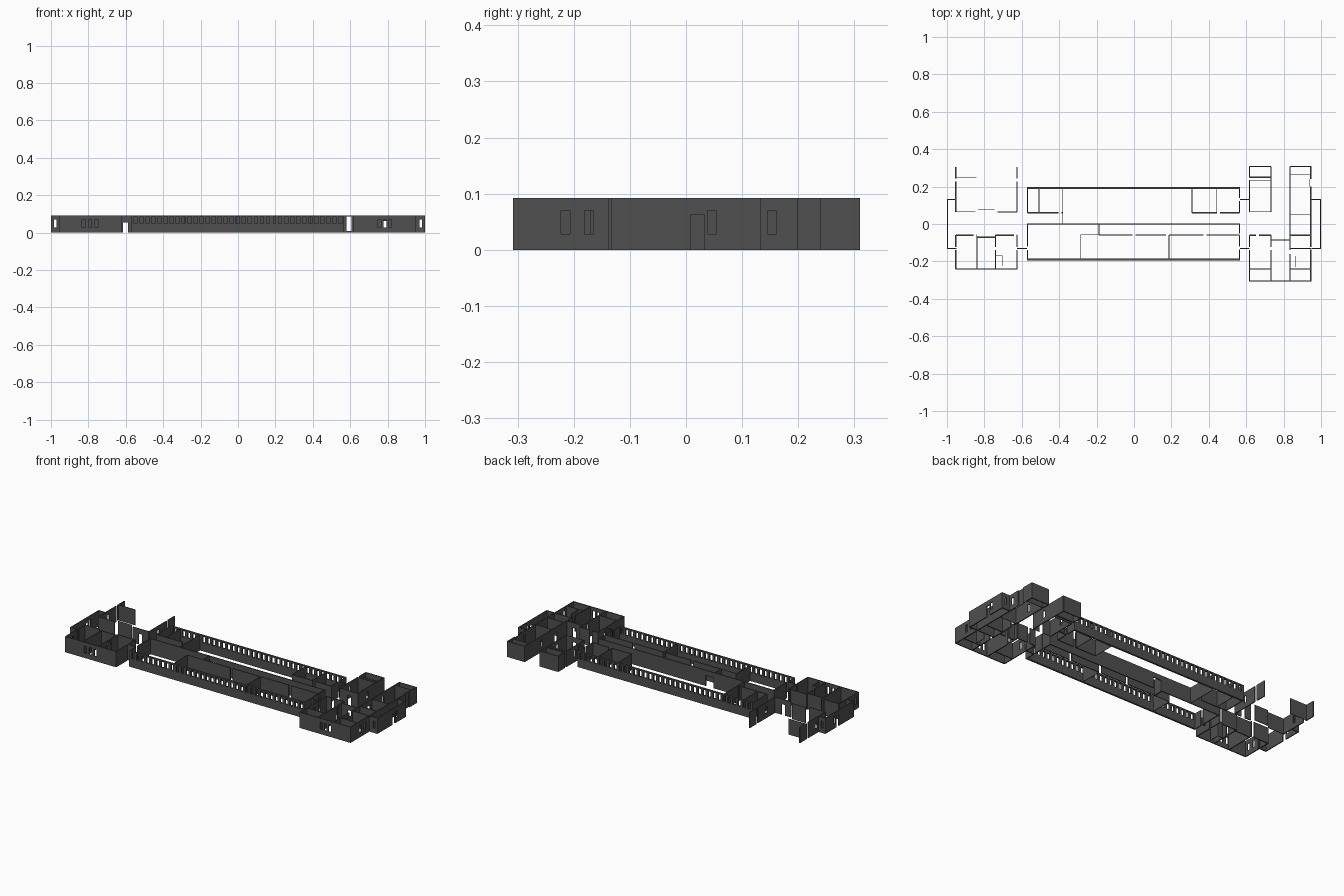
import bpy, bmesh

H = 0.092
THIN, MID, THICK = 0.003, 0.006, 0.011

dark = bpy.data.materials.new("dark_wall")
dark.diffuse_color = (0.08, 0.08, 0.08, 1)


def win(c, w=0.016):
    return (c - w / 2, c + w / 2, 0.028, 0.07)


def door(c, w=0.024, top=0.063):
    return (c - w / 2, c + w / 2, 0.0, top)


def gap(c, w=0.016):
    return (c - w / 2, c + w / 2, 0.0, H)


def add_wall(bm, axis, at, a, b, t=MID, holes=()):
    """Wall along 'x' or 'y' at a fixed cross coordinate, with rectangular openings."""
    s = sorted({a, b} | {v for h in holes for v in h[:2]})
    z = sorted({0.0, H} | {v for h in holes for v in h[2:]})

    def solid(i, k):
        if not (0 <= i < len(s) - 1 and 0 <= k < len(z) - 1):
            return False
        cs, cz = (s[i] + s[i + 1]) / 2, (z[k] + z[k + 1]) / 2
        return not any(h[0] < cs < h[1] and h[2] < cz < h[3] for h in holes)

    def quad(pts):
        vs = [bm.verts.new((p, at + d, q) if axis == 'x' else (at + d, p, q)) for p, d, q in pts]
        bm.faces.new(vs)

    d = t / 2
    for i in range(len(s) - 1):
        for k in range(len(z) - 1):
            if not solid(i, k):
                continue
            p0, p1, q0, q1 = s[i], s[i + 1], z[k], z[k + 1]
            for e in (-d, d):
                quad([(p0, e, q0), (p1, e, q0), (p1, e, q1), (p0, e, q1)])
            for j, p in ((i - 1, p0), (i + 1, p1)):
                if not solid(j, k):
                    quad([(p, -d, q0), (p, d, q0), (p, d, q1), (p, -d, q1)])
            for j, q in ((k - 1, q0), (k + 1, q1)):
                if not solid(i, j):
                    quad([(p0, -d, q), (p1, -d, q), (p1, d, q), (p0, d, q)])


def build(name, walls):
    bm = bmesh.new()
    for w in walls:
        add_wall(bm, *w)
    bmesh.ops.remove_doubles(bm, verts=bm.verts, dist=1e-5)
    bmesh.ops.recalc_face_normals(bm, faces=bm.faces)
    me = bpy.data.meshes.new(name)
    bm.to_mesh(me)
    bm.free()
    me.materials.append(dark)
    bpy.context.collection.objects.link(bpy.data.objects.new(name, me))


# Long central hall: two windowed facades
row = [(x - 0.009, x + 0.009, 0.05, 0.085) for x in [-0.548 + i * 0.0322 for i in range(35)]]
for name, y in (("front_facade", -0.19), ("back_facade", 0.193)):
    build(name, [('x', y, -0.573, 0.567, THICK, row)])

# Front half of the hall
build("front_hall_walls", [
    ('x', 0.0, -0.573, 0.567, MID, [door(-0.155, 0.05)]),
    ('y', -0.57, -0.19, 0.0, MID, [gap(-0.13, 0.02)]),
    ('y', 0.564, -0.19, 0.0, MID, [gap(-0.128, 0.016), gap(-0.056, 0.012)]),
    ('y', -0.187, -0.058, 0.0),
    ('x', -0.058, -0.187, 0.564, MID, [gap(0.0), gap(0.18), gap(0.38)]),
    ('x', -0.058, -0.287, -0.187, THIN),
    ('y', -0.287, -0.19, -0.058, THIN),
    ('y', 0.187, -0.19, -0.058, THIN),
])

# Back half of the hall
build("back_hall_walls", [
    ('y', -0.57, 0.06, 0.193),
    ('y', 0.564, 0.06, 0.193, MID, [gap(0.13, 0.016)]),
    ('x', 0.06, -0.57, -0.38, MID, [gap(-0.395)]),
    ('y', -0.508, 0.06, 0.193, THIN),
    ('y', -0.38, 0.0, 0.193, THIN),
    ('y', 0.31, 0.06, 0.193, THIN),
    ('x', 0.06, 0.31, 0.564, MID, [gap(0.452)]),
    ('y', 0.44, 0.06, 0.193, THIN),
])

# Connecting passages between hall and end wings
links = []
for y in (-0.13, 0.13):
    links.append(('x', y, 0.567, 0.617, MID, [(0.58, 0.607, 0.008, 0.085)]))
links.append(('x', -0.13, -0.625, -0.573, MID, [door(-0.602, 0.028, 0.055)]))
build("passage_walls", links)

# End porches, mirrored left and right
for side, name in ((-1, "left_porch"), (1, "right_porch")):
    x0, x1 = sorted((side * 0.95, side * 1.0))
    build(name, [('x', y, x0, x1, MID, [win(side * 0.977, 0.014)]) for y in (-0.13, 0.13)]
          + [('y', side * 0.997, -0.133, 0.133, MID, [door(0.02), win(0.046)])])

# Left wing, rooms at the back
build("left_wing_back", [
    ('y', -0.953, 0.065, 0.305, MID, [win(0.153), gap(0.235, 0.016)]),
    ('y', -0.625, 0.065, 0.305, MID, [win(0.15), gap(0.235, 0.016)]),
    ('x', 0.25, -0.953, -0.843, THIN),
    ('x', 0.065, -0.953, -0.848, THIN),
    ('x', 0.08, -0.835, -0.745, THIN),
    ('x', 0.065, -0.73, -0.625, MID, [door(-0.68)]),
])

# Left wing, rooms at the front
build("left_wing_front", [
    ('y', -0.953, -0.24, -0.06, MID, [win(-0.215), win(-0.173), gap(-0.13, 0.016)]),
    ('x', -0.06, -0.953, -0.84, MID, [gap(-0.85, 0.015)]),
    ('y', -0.84, -0.24, -0.065),
    ('x', -0.071, -0.84, -0.74),
    ('y', -0.74, -0.24, -0.06, MID, [gap(-0.13, 0.016)]),
    ('x', -0.06, -0.74, -0.625, MID, [gap(-0.635, 0.012)]),
    ('y', -0.625, -0.24, -0.06, MID, [gap(-0.13, 0.016)]),
    ('x', -0.24, -0.955, -0.623, MID, [win(c) for c in (-0.825, -0.79, -0.757)]),
    ('x', -0.168, -0.74, -0.705, THIN),
    ('y', -0.705, -0.225, -0.168, THIN),
])

# Right wing, inner back room
build("right_wing_back_room", [
    ('y', 0.617, 0.065, 0.308, MID, [win(0.153), gap(0.242, 0.014)]),
    ('y', 0.733, 0.065, 0.308, MID, [win(0.153)]),
    ('x', 0.307, 0.617, 0.733),
    ('x', 0.25, 0.617, 0.733),
    ('x', 0.232, 0.617, 0.733, THIN),
    ('x', 0.065, 0.617, 0.733, THIN, [door(0.68)]),
])

# Right wing, inner front room
build("right_wing_front_room", [
    ('y', 0.617, -0.305, -0.06, MID, [gap(-0.13, 0.016), win(-0.173)]),
    ('y', 0.733, -0.305, -0.06, MID, [gap(-0.13, 0.016)]),
    ('x', -0.06, 0.617, 0.733, MID, [gap(0.66, 0.015)]),
    ('x', -0.24, 0.617, 0.733),
    ('x', -0.085, 0.733, 0.835, MID, [door(0.785)]),
])

# Right wing, long outer block, with a shallow recess in its outer wall
build("right_wing_outer", [
    ('y', 0.835, -0.305, 0.308, MID, [door(0.02), win(0.153), gap(-0.15, 0.02)]),
    ('y', 0.945, -0.305, 0.308, MID,
     [win(-0.215), win(-0.173), gap(-0.13, 0.014), win(0.153), gap(0.22, 0.04)]),
    ('y', 0.94, 0.2, 0.24, THIN),
    ('x', 0.307, 0.833, 0.948),
    ('x', 0.265, 0.835, 0.945, THIN),
    ('x', 0.05, 0.835, 0.945, THIN),
    ('x', -0.06, 0.835, 0.945),
    ('x', -0.13, 0.835, 0.945),
    ('x', -0.24, 0.835, 0.945),
    ('y', 0.865, -0.23, -0.17, THIN),
    ('x', -0.305, 0.615, 0.948, MID, [win(c) for c in (0.757, 0.785, 0.813)]),
])
